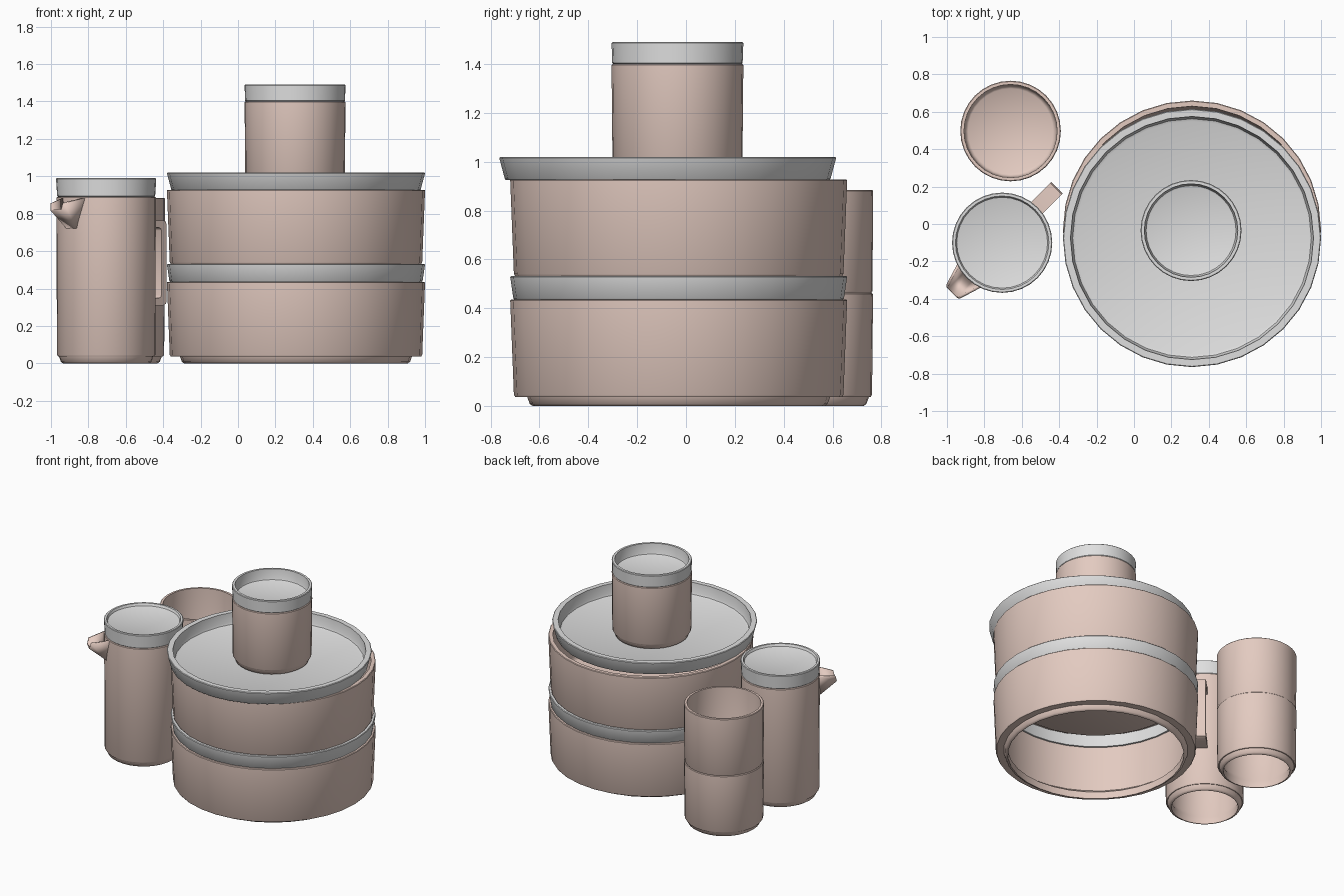
import bpy, bmesh, math
from mathutils import Vector

if "Cube" in bpy.data.objects:
    bpy.data.objects.remove(bpy.data.objects["Cube"])


def material(name, rgb):
    m = bpy.data.materials.new(name)
    m.diffuse_color = (*rgb, 1)
    m.use_nodes = True
    m.node_tree.nodes["Principled BSDF"].inputs["Base Color"].default_value = m.diffuse_color
    return m


PINK = material("dusty_pink_clay", (0.77, 0.595, 0.53))
GREY = material("light_grey", (0.74, 0.74, 0.74))


def finish(bm, name, mat):
    bmesh.ops.remove_doubles(bm, verts=bm.verts, dist=1e-5)
    bmesh.ops.recalc_face_normals(bm, faces=bm.faces)
    me = bpy.data.meshes.new(name)
    bm.to_mesh(me)
    bm.free()
    me.materials.append(mat)
    ob = bpy.data.objects.new(name, me)
    bpy.context.collection.objects.link(ob)
    bpy.ops.object.select_all(action='DESELECT')
    bpy.context.view_layer.objects.active = ob
    ob.select_set(True)
    bpy.ops.object.shade_smooth_by_angle(angle=math.radians(40))
    return ob


def lathe(name, mat, centre, profile, closed=False, segs=32):
    """Spin a (radius, z) profile about a vertical axis at centre."""
    bm = bmesh.new()
    cx, cy = centre
    rings = []
    for i in range(segs):
        a = 2 * math.pi * i / segs
        c, s = math.cos(a), math.sin(a)
        rings.append([bm.verts.new((cx + r * c, cy + r * s, z)) for r, z in profile])
    n = len(profile)
    for i in range(segs):
        p, q = rings[i], rings[(i + 1) % segs]
        for j in range(n if closed else n - 1):
            k = (j + 1) % n
            if profile[j][0] == 0 or profile[k][0] == 0:
                # triangle at the axis
                bm.faces.new((p[j], q[j], p[k]) if profile[k][0] == 0 else (p[j], q[k], p[k]))
            else:
                bm.faces.new((p[j], q[j], q[k], p[k]))
    return finish(bm, name, mat)


def vessel(name, centre, r_top, r_low, foot, z0, z1, wall, floor):
    """Thin walled pot with a narrow foot; floor adds a closed base."""
    step, b = z0 + 0.04, 0.006
    out = [(foot, z0), (foot + 0.012, z0 + 0.008), (foot + 0.022, step - 0.004),
           (r_low - b, step - 0.004), (r_low, step + b), (r_top, z1 - 0.004), (r_top - 0.004, z1)]
    inn = [(r_top - wall, z1), (r_low - wall - 0.002, step + 0.05)]
    if floor:
        inn += [(r_low - wall - 0.007, step + 0.03), (r_low - wall - 0.02, step + 0.02)]
        return lathe(name, PINK, centre, [(0, z0)] + out + inn + [(0, step + 0.02)])
    return lathe(name, PINK, centre, out + inn + [(foot - 0.006, step + 0.012), (foot - 0.006, z0)], True)


def lid(name, centre, r_top, r_low, z0, z1, rim, depth, fillet=0.012, open_ring=False):
    """Flared lid with a raised rim; open_ring leaves the middle out."""
    out = [(r_low - 0.004, z0), (r_low, z0 + 0.004), (r_top, z1 - 0.004), (r_top - 0.004, z1)]
    if open_ring:
        return lathe(name, GREY, centre, out + [(r_top - rim, z1), (r_low - rim, z0)], True)
    zf, ri = z1 - depth, r_top - rim
    inn = [(ri, z1), (ri - 0.006, zf + fillet), (ri - 0.006 - fillet * 0.3, zf + fillet * 0.3),
           (ri - 0.006 - fillet, zf), (0, zf)]
    return lathe(name, GREY, centre, [(0, z0)] + out + inn)


# stacked serving bowls
BOWL = (0.31, -0.03)
vessel("lower_bowl", BOWL, 0.69, 0.675, 0.598, 0, 0.436, 0.03, False)
lid("lower_bowl_lid", BOWL, 0.69, 0.677, 0.436, 0.532, 0.03, 0.04, open_ring=True)
vessel("upper_bowl", BOWL, 0.69, 0.675, 0.598, 0.495, 0.928, 0.03, True)
lid("upper_bowl_lid", (0.31, -0.075), 0.69, 0.667, 0.926, 1.02, 0.04, 0.088, 0.02)

# small jar standing in the recess of the top lid
JAR = (0.305, -0.035)
vessel("jar", JAR, 0.27, 0.266, 0.235, 0.932, 1.40, 0.02, True)
lid("jar_lid", JAR, 0.27, 0.267, 1.40, 1.49, 0.02, 0.08)

# two stacked cups
CUP = (-0.66, 0.497)
vessel("lower_cup", CUP, 0.269, 0.265, 0.23, 0, 0.462, 0.02, False)
vessel("upper_cup", CUP, 0.269, 0.267, 0.23, 0.424, 0.885, 0.02, True)

# jug
JUG = (-0.705, -0.10)
vessel("jug", JUG, 0.266, 0.263, 0.23, 0, 0.89, 0.02, False)
lid("jug_lid", JUG, 0.268, 0.262, 0.89, 0.99, 0.018, 0.018, 0.004)


def jug_point(angle, r, side, z):
    """Point at radius r along angle, shifted sideways."""
    c, s = math.cos(angle), math.sin(angle)
    return Vector((JUG[0] + r * c - side * s, JUG[1] + r * s + side * c, z))


# jug handle: C-shaped strip with rounded corners
bm = bmesh.new()
A = math.radians(45)
outer = [(0.25, 0.765), (0.39, 0.765), (0.408, 0.757), (0.415, 0.74),
         (0.415, 0.335), (0.408, 0.318), (0.39, 0.31), (0.25, 0.31)]
inner = [(0.25, 0.725), (0.36, 0.725), (0.37, 0.72), (0.375, 0.71),
         (0.375, 0.365), (0.37, 0.355), (0.36, 0.35), (0.25, 0.35)]
rows = [[bm.verts.new(jug_point(A, r, s, z)) for r, z in path]
        for path, s in ((outer, -0.043), (outer, 0.043), (inner, 0.043), (inner, -0.043))]
for k in range(4):
    a, b = rows[k], rows[(k + 1) % 4]
    for j in range(len(outer) - 1):
        bm.faces.new((a[j], a[j + 1], b[j + 1], b[j]))
finish(bm, "jug_handle", PINK)

# jug spout: tapering open trough
bm = bmesh.new()
A = math.radians(225)
base = [(0.24, -0.085, 0.885), (0.258, -0.035, 0.725), (0.258, 0.035, 0.725), (0.24, 0.085, 0.885)]
tip = [(0.368, -0.046, 0.857), (0.376, -0.035, 0.82), (0.376, 0.035, 0.82), (0.368, 0.046, 0.857)]
v0 = [bm.verts.new(jug_point(A, *p)) for p in base]
v1 = [bm.verts.new(jug_point(A, *p)) for p in tip]
for j in range(3):
    bm.faces.new((v0[j], v0[j + 1], v1[j + 1], v1[j]))
spout = finish(bm, "jug_spout", PINK)
mod = spout.modifiers.new("thickness", 'SOLIDIFY')
mod.thickness = 0.014
mod.offset = 0
